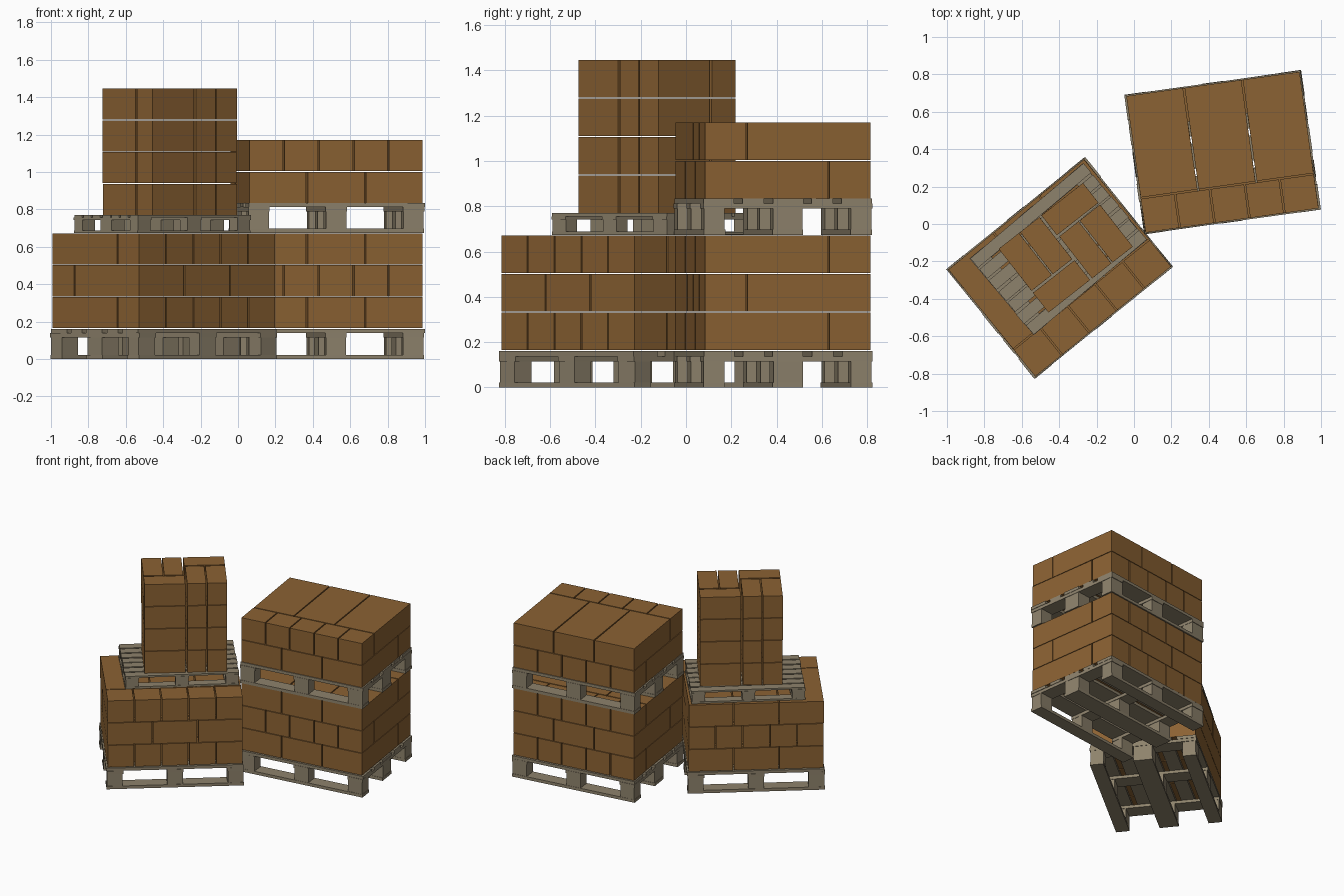
import bpy, bmesh, math, random
from mathutils import Matrix, Vector

random.seed(4)
if "Cube" in bpy.data.objects:
    bpy.data.objects.remove(bpy.data.objects["Cube"])


def material(name, rgb):
    m = bpy.data.materials.new(name)
    m.use_nodes = True
    m.diffuse_color = (*rgb, 1)
    m.node_tree.nodes["Principled BSDF"].inputs["Base Color"].default_value = (*rgb, 1)
    return m


CARDBOARD = material("brown cardboard", (0.26, 0.122, 0.033))
WOOD = material("weathered wood", (0.27, 0.225, 0.15))


def add_box(bm, center, size, wobble=0.0):
    """Box in the local frame of its stack, turned by a tiny random angle."""
    turn = Matrix.Rotation(random.uniform(-wobble, wobble), 4, "Z")
    mat = Matrix.Translation(center) @ turn @ Matrix.Diagonal((*size, 1))
    bmesh.ops.create_cube(bm, size=1, matrix=mat)


def finish(bm, name, mat, place, angle, z):
    mesh = bpy.data.meshes.new(name)
    bm.to_mesh(mesh)
    bm.free()
    mesh.materials.append(mat)
    ob = bpy.data.objects.new(name, mesh)
    ob.location = (*place, z)
    ob.rotation_euler.z = math.radians(angle)
    bpy.context.collection.objects.link(ob)


def pallet(name, place, angle, z, length, depth, height, boards, closed=False):
    """Runners, nine blocks, cross boards and a slatted deck."""
    bm = bmesh.new()
    t = height * 0.14
    block = 0.115 * length / 0.95
    rows = [depth * k for k in (0.127, 0.18, 0.127)]
    xs = [(i - 1) * (length - block) / 2 for i in range(3)]
    ys = [(i - 1) * (depth - rows[0]) / 2 for i in range(3)]
    for y, w in zip(ys, rows):
        add_box(bm, (0, y, t / 2), (length, w, t), 0.003)
        for x in xs:
            h = height - 3 * t
            add_box(bm, (x, y, t + h / 2), (block - 0.006, w - 0.004, h), 0.05)
    for x in xs:
        add_box(bm, (x, 0, height - t * 1.5), (block, depth + 0.004, t), 0.004)
    # bottom end boards of the closed frame
    if closed:
        for x in (xs[0], xs[2]):
            add_box(bm, (x, 0, t / 2), (block, depth - 0.004, t * 0.96))
    # deck boards with even gaps between them
    gap = (depth - sum(boards)) / (len(boards) - 1)
    y = -depth / 2
    for w in boards:
        add_box(bm, (random.uniform(-0.004, 0.004), y + w / 2, height - t / 2),
                (length, w, t), 0.004)
        y += w + gap
    finish(bm, name, WOOD, place, angle, z)


GAP = 0.008
LAYER = 0.17


def carton(bm, x0, x1, y0, y1, z):
    add_box(bm, ((x0 + x1) / 2, (y0 + y1) / 2, z + LAYER / 2),
            (x1 - x0 - GAP, y1 - y0 - GAP, LAYER - 0.004), 0.004)


def brick_stack(name, place, angle, z, small_in_front):
    """Layers of one row of five short and one row of three long cartons."""
    w, d, small = 0.942, 0.745, 0.19
    bm = bmesh.new()
    for layer, front in enumerate(small_in_front):
        split = -d / 2 + small if front else d / 2 - small
        for count, y0, y1 in ((5 if front else 3, -d / 2, split),
                              (3 if front else 5, split, d / 2)):
            for i in range(count):
                carton(bm, -w / 2 + w * i / count, -w / 2 + w * (i + 1) / count,
                       y0, y1, layer * LAYER)
    finish(bm, name, CARDBOARD, place, angle, z)


def pinwheel_stack(name, place, angle, z, layers):
    """Two half patterns per layer, the second turned half way round."""
    a, b = 0.29, 0.22
    bm = bmesh.new()
    for layer in range(layers):
        for s in (1, -1):
            for x0, x1, y0, y1 in ((-a, -a / 2, -0.073, b), (-a / 2, -0.006, -0.073, b),
                                   (-a, 0, -b, -0.078)):
                xa, xb = sorted((s * x0, s * x1))
                ya, yb = sorted((s * y0, s * y1))
                carton(bm, xa, xb, ya, yb, layer * LAYER)
    finish(bm, name, CARDBOARD, place, angle, z)


BIG = dict(length=0.95, depth=0.75, height=0.16,
           boards=(0.135, 0.095, 0.135, 0.095, 0.135))
LEFT, RIGHT = (0.473, 0.384), (-0.397, -0.235)

# rear stack: two loaded pallets on top of each other
pallet("rear_lower_pallet", LEFT, 8, 0, **BIG)
brick_stack("rear_lower_cartons", LEFT, 8, 0.163, (False, True, False))
pallet("rear_upper_pallet", LEFT, 8, 0.674, **BIG)
brick_stack("rear_upper_cartons", LEFT, 8, 0.832, (False, True))

# front stack: loaded pallet, small pallet and a tall pile
pallet("front_lower_pallet", RIGHT, 39, 0, **BIG)
brick_stack("front_lower_cartons", RIGHT, 39, 0.163, (True, False, True))
pallet("small_pallet", (-0.405, -0.135), 40, 0.674, length=0.79, depth=0.53,
       height=0.095, boards=(0.065,) * 7, closed=True)
pinwheel_stack("tall_cartons", (-0.365, -0.127), 38, 0.768, 4)
